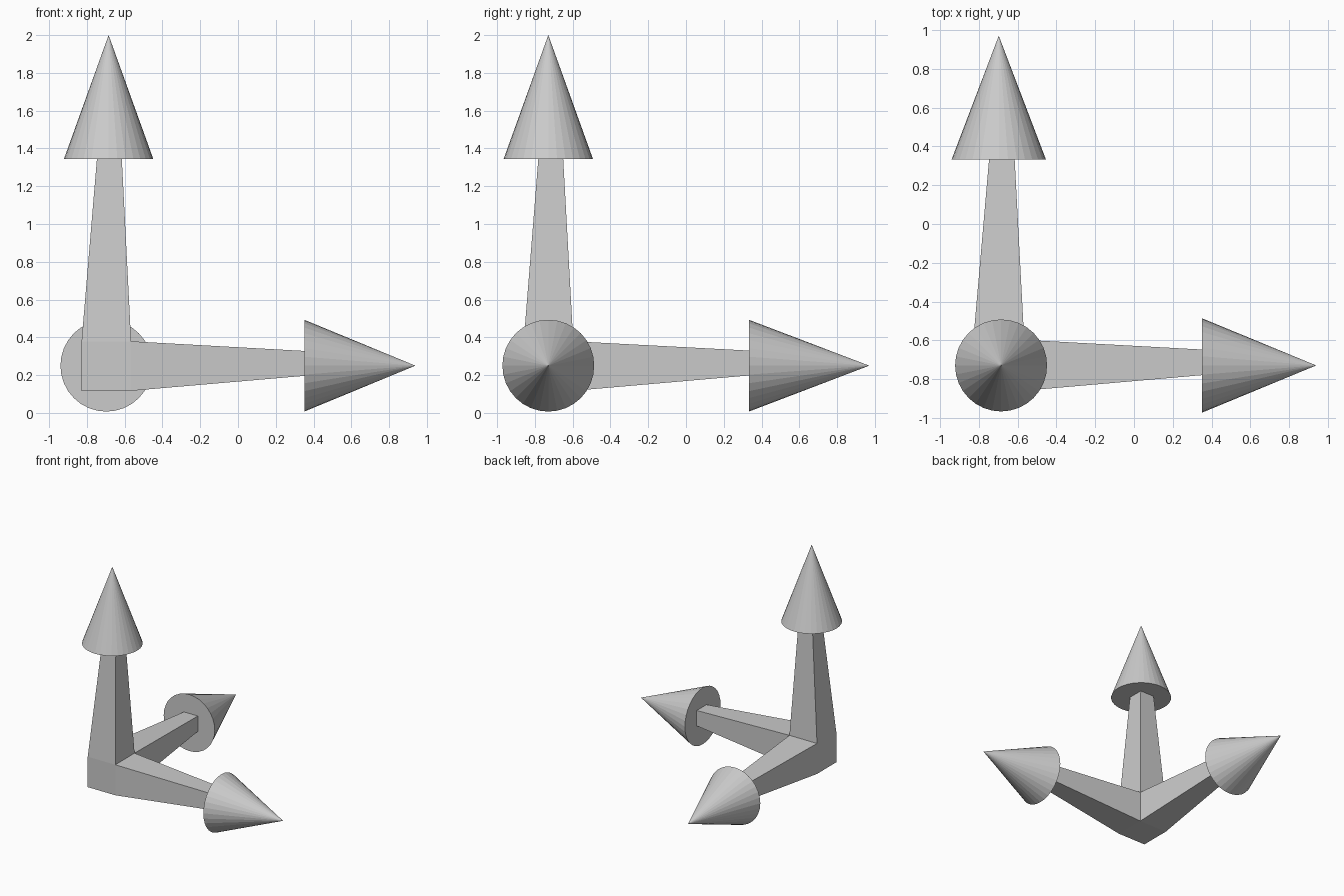
import bpy, bmesh
from mathutils import Vector, Matrix

if "Cube" in bpy.data.objects:
    bpy.data.objects.remove(bpy.data.objects["Cube"])

CORE = Vector((-0.697, -0.728, 0.248))
HALF = 0.131       # half width of the corner block
TIP = 0.066        # half width of each arm at its arrowhead

# axis: (arm end centre, cone base centre, cone radius, cone height)
ARMS = {
    "x": (Vector((0.351, -0.713, 0.262)), Vector((0.351, -0.729, 0.25)), 0.243, 0.588),
    "y": (Vector((-0.681, 0.333, 0.264)), Vector((-0.697, 0.333, 0.25)), 0.243, 0.637),
    "z": (Vector((-0.681, -0.716, 1.343)), Vector((-0.685, -0.729, 1.343)), 0.237, 0.657),
}
AXES = {"x": Vector((1, 0, 0)), "y": Vector((0, 1, 0)), "z": Vector((0, 0, 1))}


def finish(name, bm):
    mesh = bpy.data.meshes.new(name)
    bm.normal_update()
    bm.to_mesh(mesh)
    bm.free()
    obj = bpy.data.objects.new(name, mesh)
    bpy.context.collection.objects.link(obj)
    return obj


# Corner block with three tapered square arms extruded from it
bm = bmesh.new()
bmesh.ops.create_cube(bm, size=2 * HALF, matrix=Matrix.Translation(CORE))
bm.normal_update()
for key, (end, base, radius, height) in ARMS.items():
    axis = AXES[key]
    face = max(bm.faces, key=lambda f: (f.calc_center_median() - CORE).dot(axis))
    face = bmesh.ops.extrude_discrete_faces(bm, faces=[face])["faces"][0]
    centre = face.calc_center_median()
    for v in face.verts:
        v.co = end + (v.co - centre) * (TIP / HALF)
bmesh.ops.recalc_face_normals(bm, faces=bm.faces)
finish("axis_arms", bm)

# Faceted cone arrowheads
for key, (end, base, radius, height) in ARMS.items():
    axis = AXES[key]
    turn = axis.to_track_quat("Z", "Y").to_matrix().to_4x4()
    bm = bmesh.new()
    bmesh.ops.create_cone(bm, cap_ends=True, segments=32, radius1=radius, radius2=0,
                          depth=height,
                          matrix=Matrix.Translation(base + axis * height / 2) @ turn)
    bmesh.ops.remove_doubles(bm, verts=bm.verts, dist=1e-5)
    finish("arrowhead_" + key, bm)
